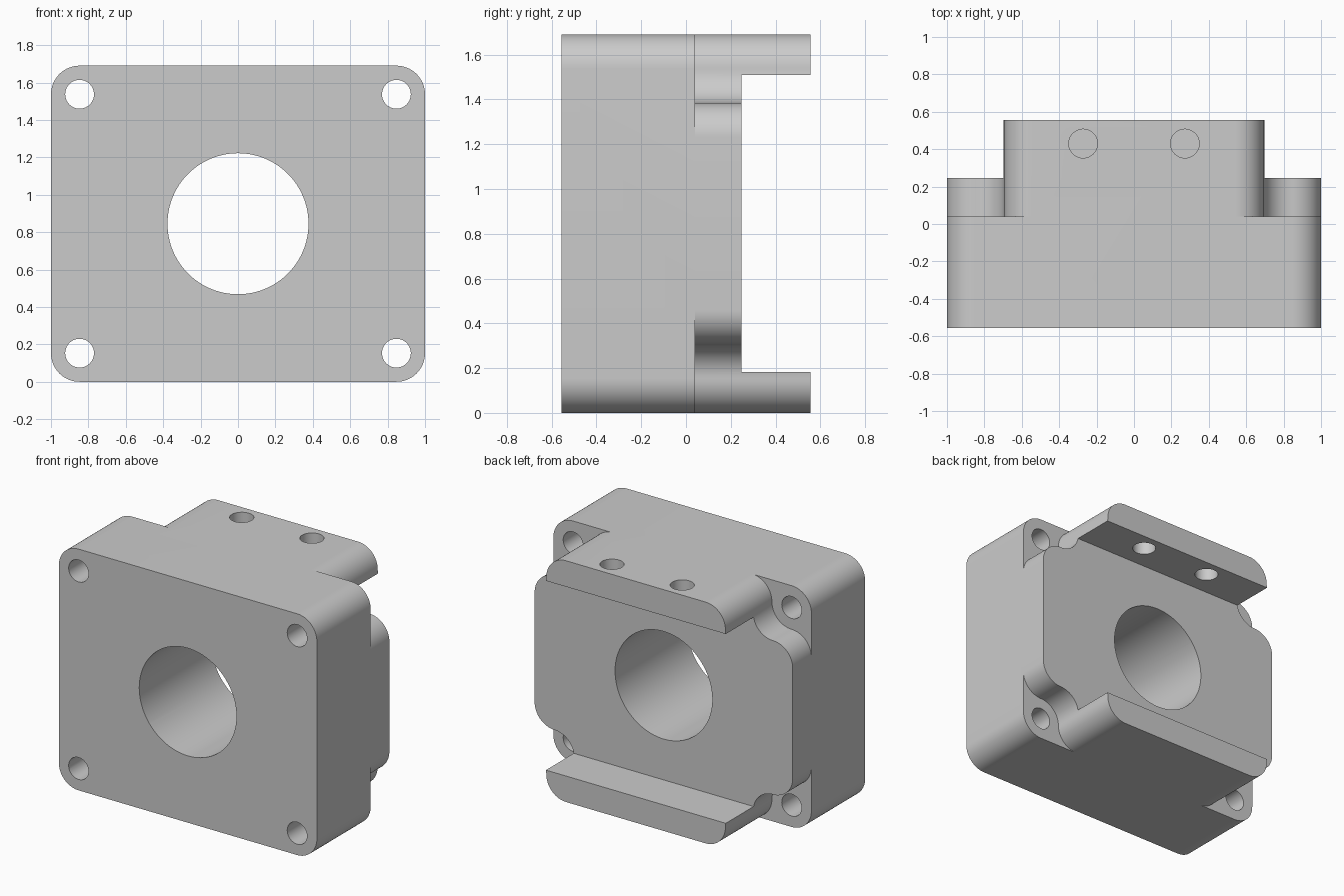
import bpy, bmesh, math
from mathutils import Vector

old = bpy.data.objects.get("Cube")
if old:
    bpy.data.objects.remove(old, do_unlink=True)

W, H, R = 1.0, 1.69, 0.153        # half width, height, corner radius
FRONT, STEP, FACE, BACK = -0.555, 0.04, 0.247, 0.555
HOLE = 0.077

grey = bpy.data.materials.new("grey metal")
grey.use_nodes = True
colour = (0.6, 0.6, 0.6, 1)
grey.diffuse_color = colour
grey.node_tree.nodes["Principled BSDF"].inputs["Base Color"].default_value = colour


def arc(cx, cz, r, start, end, steps=16):
    """Points of an arc in the xz plane, angles in degrees."""
    angles = [math.radians(start + (end - start) * i / steps) for i in range(steps + 1)]
    return [(cx + r * math.cos(a), cz + r * math.sin(a)) for a in angles]


def prism(name, outline, y0, y1):
    """Extrude an xz outline from y0 to y1."""
    bm = bmesh.new()
    base = bm.faces.new([bm.verts.new((x, y0, z)) for x, z in outline])
    top = bmesh.ops.extrude_face_region(bm, geom=[base])["geom"]
    verts = [v for v in top if isinstance(v, bmesh.types.BMVert)]
    bmesh.ops.translate(bm, verts=verts, vec=Vector((0, y1 - y0, 0)))
    bmesh.ops.recalc_face_normals(bm, faces=bm.faces)
    mesh = bpy.data.meshes.new(name)
    bm.to_mesh(mesh)
    bm.free()
    mesh.materials.append(grey)
    obj = bpy.data.objects.new(name, mesh)
    bpy.context.collection.objects.link(obj)
    return obj


def circle(cx, cz, r, steps=64):
    return arc(cx, cz, r, 0, 360, steps)[:-1]


# Main block with rounded long edges
outline = []
for sx, sz, start in ((1, 1, 0), (-1, 1, 90), (-1, -1, 180), (1, -1, 270)):
    outline += arc(sx * (W - R), H / 2 + sz * (H / 2 - R), R, start, start + 90)
block = prism("mount_block", outline, FRONT, BACK)

cutters = []
hx, hz = W - R, H / 2 - R         # screw hole centre, from the block centre

# S-shaped relief around each screw hole, and the screw holes
relief = arc(hx - 2 * R, hz, R, 90, 0) + arc(hx, hz, R, 180, 270)[1:] \
    + arc(hx, hz - 2 * R, R, 90, 0)[1:]
relief += [(W + 0.2, hz - 2 * R), (W + 0.2, H / 2 + 0.2), (hx - 2 * R, H / 2 + 0.2)]
for sx in (-1, 1):
    for sz in (-1, 1):
        cutters.append(prism("corner_relief_cutter",
                             [(sx * x, H / 2 + sz * z) for x, z in relief], STEP, 1))
        cutters.append(prism("screw_hole_cutter",
                             circle(sx * hx, H / 2 + sz * hz, HOLE, 40), -1, 1.1))

# Recess between the two flanges
cutters.append(prism("recess_cutter",
                     [(-1.3, 0.182), (1.3, 0.182), (1.3, 1.508), (-1.3, 1.508)], FACE, 1.2))

# Central bore
cutters.append(prism("bore_cutter", circle(0, H / 2, 0.377, 96), -1, 1.3))

# Vertical holes through both flanges
for x in (-0.272, 0.272):
    hole = prism("flange_hole_cutter", circle(0, 0, HOLE, 40), -0.5, 2.2)
    hole.rotation_euler.x = math.radians(90)
    hole.location = (x, 0.43, 1.7)
    cutters.append(hole)

for cutter in cutters:
    cutter.hide_render = True
    mod = block.modifiers.new(cutter.name, "BOOLEAN")
    mod.operation = "DIFFERENCE"
    mod.solver = "EXACT"
    mod.object = cutter

# Apply the cuts, remove the cutters and smooth the curved walls
bpy.ops.object.select_all(action="DESELECT")
bpy.context.view_layer.objects.active = block
block.select_set(True)
for mod in list(block.modifiers):
    bpy.ops.object.modifier_apply(modifier=mod.name)
for cutter in cutters:
    bpy.data.objects.remove(cutter, do_unlink=True)
bpy.ops.object.shade_smooth_by_angle(angle=math.radians(30))
